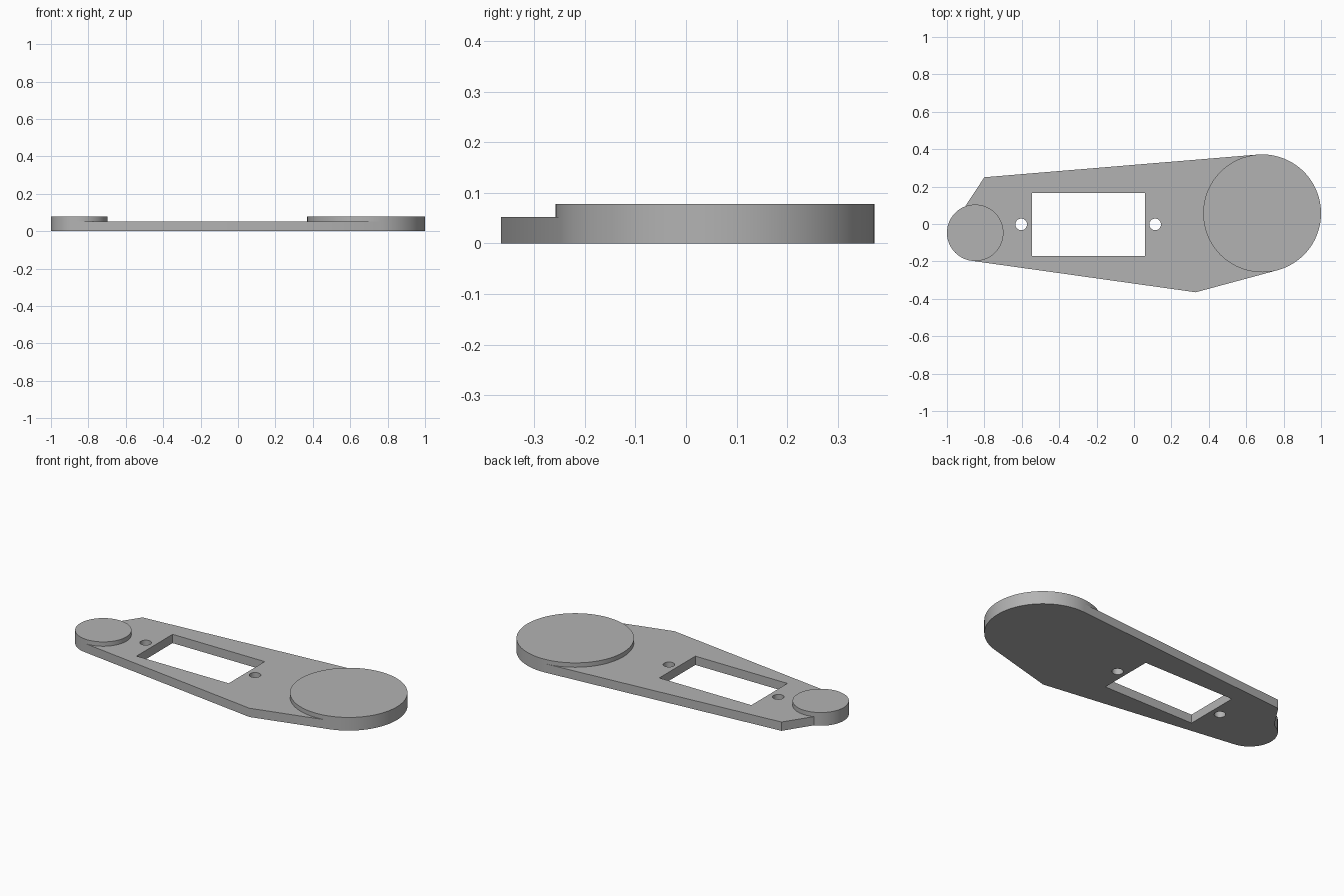
import bpy
import bmesh
from math import acos
from mathutils import Vector, Matrix

if "Cube" in bpy.data.objects:
    bpy.data.objects.remove(bpy.data.objects["Cube"])

PLATE_H, DISC_H = 0.052, 0.078
BIG_C, BIG_R = Vector((0.685, 0.057)), 0.315
SMALL_C, SMALL_R = Vector((-0.849, -0.047)), 0.151

grey = bpy.data.materials.new("plain grey")
grey.use_nodes = True
colour = (0.45, 0.45, 0.45, 1)
grey.diffuse_color = colour
grey.node_tree.nodes["Principled BSDF"].inputs["Base Color"].default_value = colour


def finish(bm, name):
    bmesh.ops.recalc_face_normals(bm, faces=bm.faces)
    mesh = bpy.data.meshes.new(name)
    bm.to_mesh(mesh)
    bm.free()
    mesh.materials.append(grey)
    obj = bpy.data.objects.new(name, mesh)
    bpy.context.collection.objects.link(obj)
    return obj


def prism(name, points, z0, z1):
    bm = bmesh.new()
    face = bm.faces.new([bm.verts.new((p[0], p[1], z0)) for p in points])
    top = bmesh.ops.extrude_face_region(bm, geom=[face])["geom"]
    verts = [g for g in top if isinstance(g, bmesh.types.BMVert)]
    bmesh.ops.translate(bm, verts=verts, vec=(0, 0, z1 - z0))
    return finish(bm, name)


def cylinder(name, centre, radius, z0, z1, sides):
    bm = bmesh.new()
    bmesh.ops.create_cone(bm, cap_ends=True, segments=sides, radius1=radius,
                          radius2=radius, depth=z1 - z0,
                          matrix=Matrix.Translation((centre[0], centre[1], (z0 + z1) / 2)))
    return finish(bm, name)


def tangent(point, centre, radius, side):
    """Point where a line from the given corner touches a circle."""
    d = point - centre
    d.rotate(Matrix.Rotation(side * acos(radius / d.length), 2))
    return centre + d.normalized() * radius


def combine(target, other, operation):
    mod = target.modifiers.new(other.name, 'BOOLEAN')
    mod.operation = operation
    mod.solver = 'EXACT'
    mod.object = other
    bpy.context.view_layer.objects.active = target
    bpy.ops.object.modifier_apply(modifier=mod.name)
    bpy.data.objects.remove(other)


# Angular plate running tangentially into both discs
back_corner = Vector((-0.80, 0.25))
front_corner = Vector((0.33, -0.365))
plate = prism("arm_plate", [
    back_corner, (-0.935, 0.045), SMALL_C,
    tangent(front_corner, SMALL_C, SMALL_R, -1), front_corner,
    tangent(front_corner, BIG_C, BIG_R, 1), BIG_C,
    tangent(back_corner, BIG_C, BIG_R, -1)], 0, PLATE_H)

# Raised end discs
combine(plate, cylinder("large_disc", BIG_C, BIG_R, 0, DISC_H, 128), 'UNION')
combine(plate, cylinder("small_disc", SMALL_C, SMALL_R, 0, DISC_H, 96), 'UNION')

# Rectangular window and two screw holes
window = [(-0.545, -0.17), (0.058, -0.17), (0.058, 0.167), (-0.545, 0.167)]
combine(plate, prism("window_cutter", window, -0.1, 0.2), 'DIFFERENCE')
for x in (-0.603, 0.113):
    combine(plate, cylinder("screw_cutter", (x, -0.002), 0.031, -0.1, 0.2, 48), 'DIFFERENCE')

# Smooth round walls, crisp edges
bpy.ops.object.select_all(action='DESELECT')
plate.select_set(True)
bpy.context.view_layer.objects.active = plate
bpy.ops.object.shade_smooth_by_angle(angle=0.5)
